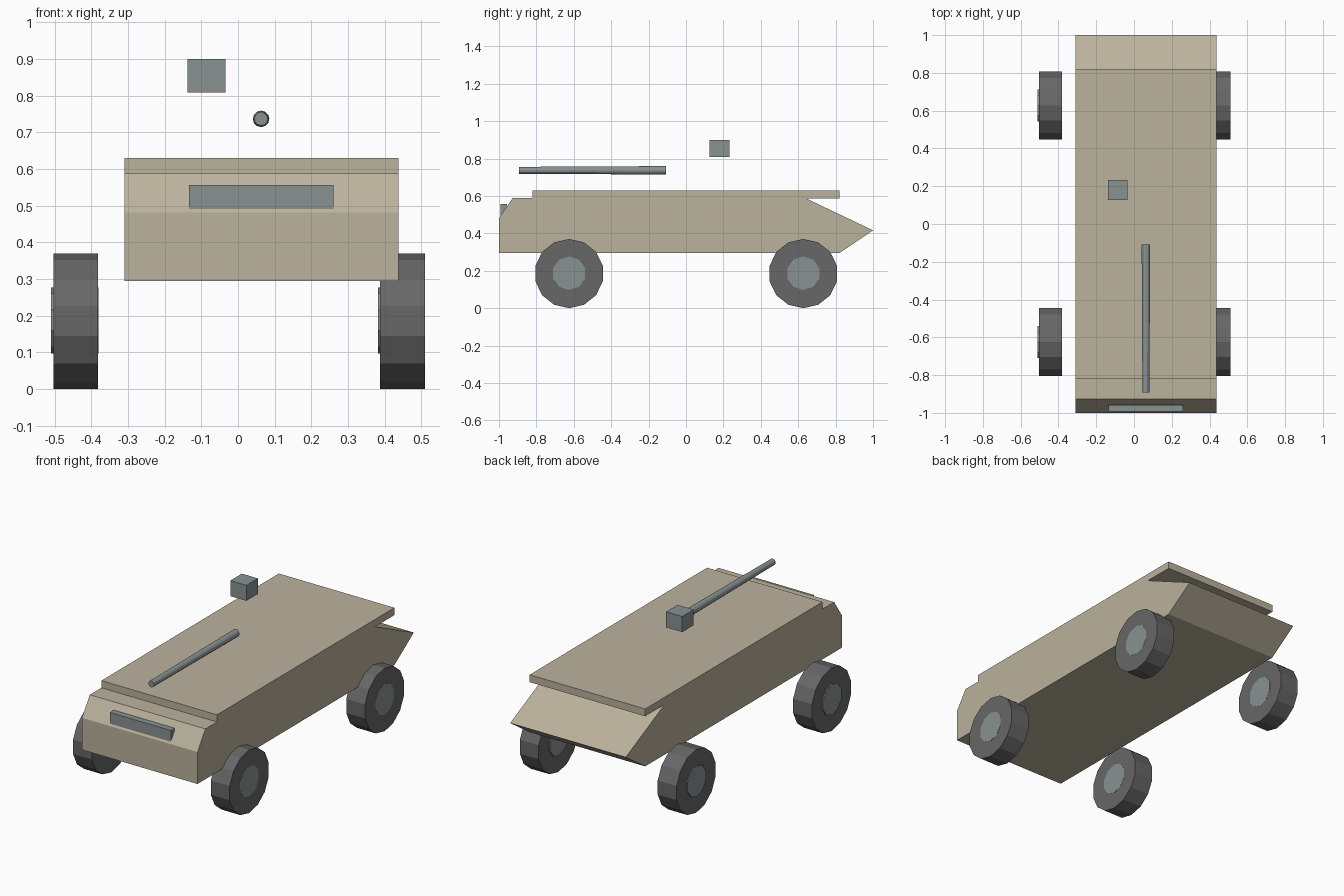
import bpy
import bmesh
from math import sin, cos, pi

if "Cube" in bpy.data.objects:
    bpy.data.objects.remove(bpy.data.objects["Cube"])


def material(name, color):
    mat = bpy.data.materials.new(name)
    mat.use_nodes = True
    mat.diffuse_color = (*color, 1)
    mat.node_tree.nodes["Principled BSDF"].inputs["Base Color"].default_value = (*color, 1)
    return mat


tan = material("sand paint", (0.50, 0.445, 0.335))
steel = material("steel grey", (0.25, 0.285, 0.285))
rubber = material("dark rubber", (0.135, 0.135, 0.14))


def loft(name, ring_a, ring_b, mat):
    """Flat-shaded solid between two matching closed rings."""
    bm = bmesh.new()
    a = [bm.verts.new(p) for p in ring_a]
    b = [bm.verts.new(p) for p in ring_b]
    bm.faces.new(a)
    bm.faces.new(b)
    for i in range(len(a)):
        j = (i + 1) % len(a)
        bm.faces.new((a[i], a[j], b[j], b[i]))
    bmesh.ops.recalc_face_normals(bm, faces=bm.faces)
    mesh = bpy.data.meshes.new(name)
    bm.to_mesh(mesh)
    bm.free()
    mesh.materials.append(mat)
    obj = bpy.data.objects.new(name, mesh)
    bpy.context.collection.objects.link(obj)
    return obj


def prism(name, profile, x0, x1, mat):
    """Side profile of (y, z) points extruded across x."""
    return loft(name, [(x0, y, z) for y, z in profile],
                [(x1, y, z) for y, z in profile], mat)


def box(name, x0, x1, y0, y1, z0, z1, mat):
    return prism(name, [(y0, z0), (y1, z0), (y1, z1), (y0, z1)], x0, x1, mat)


def circle(u, v, radius, sides):
    """Ring with one corner at the top."""
    return [(u + radius * sin(2 * pi * i / sides), v + radius * cos(2 * pi * i / sides))
            for i in range(sides)]


# Hull and roof slab
left, right = 0.438, -0.31
hull = [(-1, 0.294), (-1, 0.481), (-0.927, 0.588), (0.64, 0.588), (1, 0.416), (0.82, 0.294)]
prism("hull", hull, right, left, tan)
box("roof_slab", right, left, -0.82, 0.82, 0.587, 0.63, tan)

# Vision block on the front slope
box("front_vision_block", -0.134, 0.26, -0.993, -0.957, 0.488, 0.557, steel)

# Sight box and tapered gun barrel
box("sight_box", -0.138, -0.034, 0.126, 0.232, 0.809, 0.9, steel)
rings = [[(x, y, z) for x, z in circle(0.063, 0.737, r, 12)]
         for y, r in ((-0.893, 0.0185), (-0.108, 0.0225))]
loft("gun_barrel", rings[0], rings[1], steel)

# Wheels with hubs
for end, y in (("front", -0.625), ("rear", 0.627)):
    for side, x in (("right", -0.504), ("left", 0.388)):
        prism(f"{end}_{side}_tyre", circle(y, 0.185, 0.185, 14), x, x + 0.122, rubber)
        prism(f"{end}_{side}_hub", circle(y, 0.187, 0.09, 10), x - 0.006, x + 0.123, steel)
